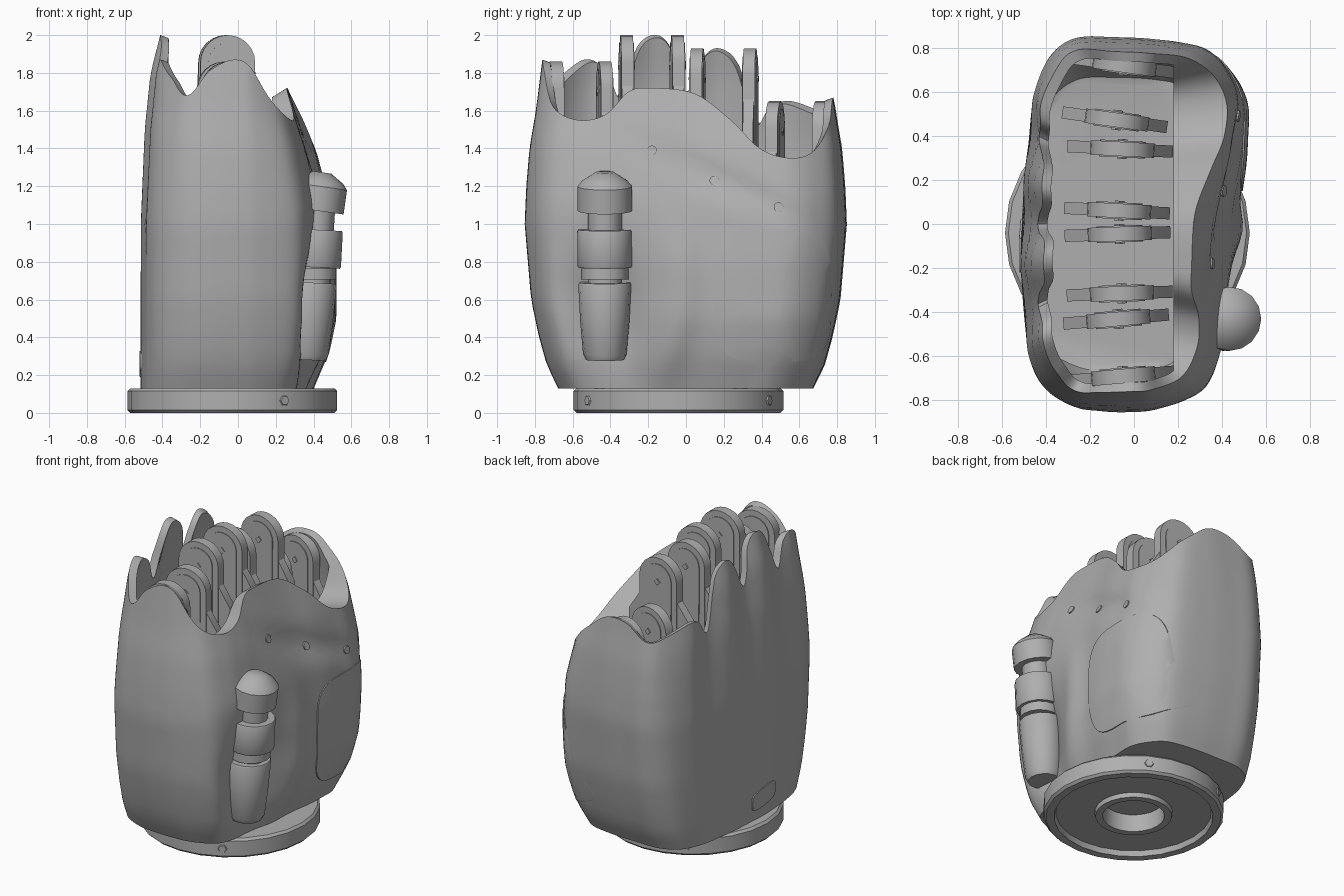
import bpy, bmesh
from math import sin, cos, pi, exp, radians
from mathutils import Vector, Matrix
from mathutils.bvhtree import BVHTree

if "Cube" in bpy.data.objects:
    bpy.data.objects.remove(bpy.data.objects["Cube"])

grey = bpy.data.materials.new("plain_grey")
grey.use_nodes = True
tone = (0.43, 0.43, 0.43, 1)
grey.diffuse_color = tone
grey.node_tree.nodes["Principled BSDF"].inputs["Base Color"].default_value = tone


def finish(bm, name, angle=35):
    bmesh.ops.recalc_face_normals(bm, faces=bm.faces)
    mesh = bpy.data.meshes.new(name)
    bm.to_mesh(mesh)
    bm.free()
    mesh.materials.append(grey)
    obj = bpy.data.objects.new(name, mesh)
    bpy.context.collection.objects.link(obj)
    bpy.ops.object.select_all(action='DESELECT')
    obj.select_set(True)
    bpy.context.view_layer.objects.active = obj
    bpy.ops.object.shade_smooth_by_angle(angle=radians(angle))
    return obj


def loft(bm, rings):
    rows = [[bm.verts.new(p) for p in ring] for ring in rings]
    for a, b in zip(rows, rows[1:]):
        n = len(a)
        for i in range(n):
            j = (i + 1) % n
            bm.faces.new((a[i], a[j], b[j], b[i]))
    bm.faces.new(rows[0])
    bm.faces.new(rows[-1])


def ramp(a, b, v):
    t = min(1, max(0, (v - a) / (b - a)))
    return t * t * (3 - 2 * t)


def lerp_table(table, z):
    for (a, fa), (b, fb) in zip(table, table[1:]):
        if z <= b:
            return fa + (fb - fa) * max(0, (z - a) / (b - a))
    return table[-1][1]


def spline(points, steps):
    out, n = [], len(points)
    for i in range(n):
        p = [Vector(points[(i + k - 1) % n]) for k in range(4)]
        for s in range(steps):
            t = s / steps
            out.append((2 * p[1] + (p[2] - p[0]) * t
                        + (2 * p[0] - 5 * p[1] + 4 * p[2] - p[3]) * t * t
                        + (3 * p[1] - p[0] - 3 * p[2] + p[3]) * t ** 3) / 2)
    return out


# Palm shell: widest outline plus the height of the scalloped rim
outline = [(.46, -.2, 1.72), (.47, .05, 1.69), (.5, .25, 1.55), (.51, .4, 1.4),
           (.51, .55, 1.35), (.45, .68, 1.38), (.33, .79, 1.52), (.1, .83, 1.65),
           (-.1, .84, 1.66), (-.27, .835, 1.57), (-.39, .75, 1.6), (-.45, .6, 1.65),
           (-.47, .5, 1.63), (-.48, .4, 1.54), (-.49, .31, 1.84), (-.5, .2, 1.93),
           (-.505, .1, 1.88), (-.51, 0, 1.7), (-.515, -.09, 1.93), (-.515, -.18, 2),
           (-.51, -.29, 1.94), (-.505, -.39, 1.68), (-.495, -.49, 1.83), (-.475, -.6, 1.87),
           (-.42, -.73, 1.78), (-.29, -.815, 1.68), (-.17, -.84, 1.81), (-.03, -.845, 1.87),
           (.12, -.83, 1.82), (.32, -.75, 1.62), (.41, -.6, 1.55), (.44, -.45, 1.58), (.45, -.33, 1.7)]
depth_scale = [(.13, .8), (.25, .87), (.4, .92), (.6, .97), (1, 1.01), (1.2, 1), (1.4, .98), (1.6, .94), (2, .88)]
palm_scale = [(.13, .78), (.3, .92), (.5, 1), (.8, 1), (1.1, .95), (1.4, .8), (1.7, .58), (2, .4)]
back_scale = [(.13, 1), (1, 1), (1.5, .96), (1.8, .9), (2, .8)]


def shell_point(p, z):
    x, y = p.x, p.y
    side = ramp(-.2, .3, x)
    px = x * (lerp_table(palm_scale, z) * side + lerp_table(back_scale, z) * (1 - side))
    # Thumb hollow, palm crease and thumb-base ridge
    hollow = .14 * exp(-((y + .44) / .21) ** 2 - ((z - .55) / .33) ** 2)
    crease = .03 * exp(-((z - 1.31 + .45 * y) / .07) ** 2) * exp(-((y - .15) / .45) ** 4)
    ridge = .03 * exp(-((y + .02 + .5 * (z - .7) ** 2) / .1) ** 2) * exp(-((z - .6) / .4) ** 4)
    px += ramp(.1, .4, x) * (ridge - hollow - crease)
    # Grooves between the knuckles on the back of the hand
    px += ramp(.3, .45, -x) * .045 * (z / 2) ** 2 * (1 + cos(5 * pi * y)) / 2
    return Vector((px, y * lerp_table(depth_scale, z), z))


columns = spline(outline, 6)
levels = 24
outer, inner = [], []
for k in range(levels + 1):
    f = k / levels
    outer.append([shell_point(p, .13 + (p.z - .13) * f) for p in columns])
    ring = []
    for p in columns:
        q = shell_point(p, .13 + (p.z - .13) * f)
        lip = .015 + .035 * ramp(.1, .3, p.x)
        ring.append(Vector((min(max(q.x * .9, -.47), .18), q.y * .945, max(.17, q.z - lip))))
    inner.append(ring)
bm = bmesh.new()
loft(bm, outer + inner[::-1])
bmesh.ops.remove_doubles(bm, verts=bm.verts, dist=.0005)
tree = BVHTree.FromBMesh(bm)
finish(bm, "palm_shell", 45)


# Thin rounded plates laid onto the shell surface
def surface_plate(name, side, cy, cz, ry, rz, power=.5, lift=.007, rings=8, tilt=0):
    bm = bmesh.new()
    n = 40
    rows = []
    for k in range(1, rings + 2):
        r = min(k, rings) / rings
        row = []
        for i in range(n):
            a = 2 * pi * i / n
            u = abs(cos(a)) ** power * (1 if cos(a) > 0 else -1) * ry * r
            v = abs(sin(a)) ** power * (1 if sin(a) > 0 else -1) * rz * r
            hit = tree.ray_cast(Vector((side * 2, cy + u, cz + v + tilt * u)), Vector((-side, 0, 0)))[0]
            row.append(hit + Vector((side * (lift if k <= rings else -.01), 0, 0)))
        rows.append(row)
    loft(bm, rows)
    return finish(bm, name)


surface_plate("palm_panel", 1, .46, .62, .31, .35)
surface_plate("wrist_slot_cover", -1, -.1, .26, .12, .06, tilt=-.15)
for i, (y, z) in enumerate([(-.18, 1.39), (.15, 1.23), (.49, 1.09)]):
    surface_plate(f"palm_pin_{i + 1}", 1, y, z, .025, .025, 1, .008, 2)


# Turned parts: lathe a radius and height profile
def lathe(name, profile, center, sides=24, tilt=0):
    bm = bmesh.new()
    loft(bm, [[(r * cos(2 * pi * i / sides), r * sin(2 * pi * i / sides), z)
               for i in range(sides)] for r, z in profile])
    obj = finish(bm, name)
    obj.matrix_world = Matrix.Translation(center) @ Matrix.Rotation(radians(tilt), 4, 'Y')
    return obj


# Wrist base with a raised rim and a central socket below
lathe("wrist_base", [(.54, .13), (.555, .115), (.555, .015), (.54, 0), (.49, 0), (.48, .035),
                     (.24, .035), (.235, .005), (.19, .005), (.185, .12)], (-.03, -.04, 0))
for i, angle in enumerate([-60, 60, 120]):
    a = radians(angle)
    bm = bmesh.new()
    bmesh.ops.create_cone(bm, cap_ends=True, segments=6, radius1=.035, radius2=.025, depth=.02)
    screw = finish(bm, f"base_screw_{i + 1}")
    screw.matrix_world = (Matrix.Translation((.55 * cos(a) - .03, .55 * sin(a) - .04, .065))
                          @ Matrix.Rotation(a, 4, 'Z') @ Matrix.Rotation(pi / 2, 4, 'Y'))

# Thumb joint: stacked barrels on a slim core
lathe("thumb_core", [(.09, -.45), (.09, .45)], (.4, -.43, .73), 12, tilt=4)
lathe("thumb_tip", [(.145, -.07), (.145, .06), (.12, .09), (.05, .135)], (.425, -.43, 1.14), 16, tilt=8)
lathe("thumb_middle", [(.14, -.1), (.145, -.09), (.145, .09), (.14, .1)], (.405, -.43, .87), 16, tilt=3)
lathe("thumb_spacer", [(.125, -.03), (.125, .03)], (.395, -.43, .735), 16)
lathe("thumb_root", [(.1, -.2), (.115, -.17), (.13, 0), (.14, .2), (.135, .21)], (.372, -.43, .48), 16, tilt=3)


# Finger mounts: a pair of rounded tabs and wider webs per finger
def plate(name, profile, thickness, place):
    bm = bmesh.new()
    loft(bm, [[(x, s * thickness / 2, z) for x, z in profile] for s in (-1, 1)])
    obj = finish(bm, name)
    obj.matrix_world = place
    return obj


fingers = [("little", .595, .125, 1.65, -8), ("ring", .2, .14, 1.93, -3),
           ("middle", -.18, .135, 2.0, 2), ("index", -.56, .13, 1.86, 5)]
for finger, y, half, top, turn in fingers:
    arch = [(.145 * cos(pi * i / 12), .145 * sin(pi * i / 12) + top - .145) for i in range(13)]
    inset = [(x * .72, top - .145 + (z - top + .145) * .72) for x, z in arch]
    tab = [(.145, .9)] + arch + [(-.145, .9)]
    face = [(.1, 1)] + inset + [(-.1, 1)]
    web = [(.23, .6), (.23, top - .4), (.145, top - .27), (-.145, top - .27), (-.25, top - .4), (-.25, .6)]
    for side, label in ((-1, "front"), (1, "back")):
        place = (Matrix.Translation((-.06, y, 0)) @ Matrix.Rotation(radians(turn), 4, 'Z')
                 @ Matrix.Translation((0, side * half, 0)))
        plate(f"{finger}_{label}_tab", tab, .065, place)
        plate(f"{finger}_{label}_tab_face", face, .076, place)
        plate(f"{finger}_{label}_web", web, .055, place)
        pin = [(.022 * cos(pi * i / 2), .022 * sin(pi * i / 2) + top - .16) for i in range(4)]
        plate(f"{finger}_{label}_pin", pin, .09, place)
